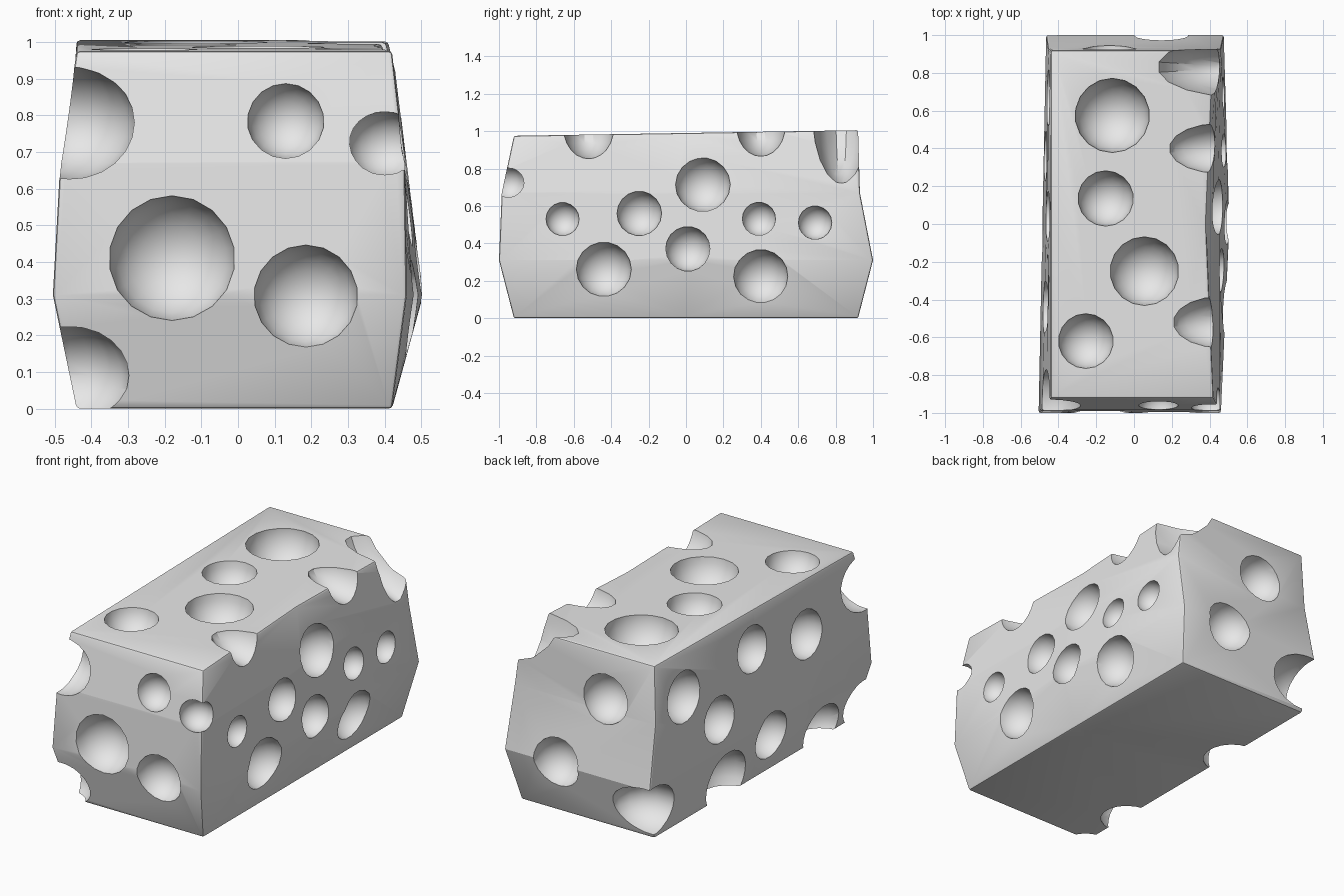
import bpy, bmesh, math
from mathutils import Vector, Matrix

cube = bpy.data.objects.get("Cube")
if cube:
    bpy.data.objects.remove(cube, do_unlink=True)

# Single pale grey material
grey = bpy.data.materials.new("pale_grey")
grey.use_nodes = True
colour = (0.8, 0.8, 0.8, 1)
grey.diffuse_color = colour
grey.node_tree.nodes["Principled BSDF"].inputs["Base Color"].default_value = colour


def make_object(name, bm):
    bmesh.ops.recalc_face_normals(bm, faces=bm.faces)
    mesh = bpy.data.meshes.new(name)
    bm.to_mesh(mesh)
    bm.free()
    mesh.materials.append(grey)
    obj = bpy.data.objects.new(name, mesh)
    bpy.context.collection.objects.link(obj)
    return obj


# Block: four stacked rings, widest a third of the way up
# z, (left x, right x) at the front, middle and back, then front y and back y
rings = [
    (0.0, (-0.44, 0.42), (-0.44, 0.42), (-0.44, 0.42), -0.92, 0.92),
    (0.31, (-0.505, 0.46), (-0.485, 0.505), (-0.465, 0.475), -1.0, 1.0),
    (0.67, (-0.485, 0.455), (-0.465, 0.455), (-0.455, 0.46), -0.985, 0.93),
    (0.99, (-0.44, 0.42), (-0.44, 0.38), (-0.44, 0.42), -0.92, 0.92),
]
bm = bmesh.new()
loops = []
for z, front, middle, back, y0, y1 in rings:
    slope = 0.015 if z > 0.9 else 0      # top rises slightly to the back
    pts = [(front[0], y0, z - slope), (front[1], y0, z - slope), (middle[1], 0, z),
           (back[1], y1, z + slope), (back[0], y1, z + slope), (middle[0], 0, z)]
    loops.append([bm.verts.new(p) for p in pts])
for low, high in zip(loops, loops[1:]):
    for i in range(6):
        j = (i + 1) % 6
        bm.faces.new((low[i], low[j], high[j], high[i]))
bm.faces.new(loops[0][::-1])
bm.faces.new(loops[-1])
block = make_object("cheese_block", bm)
bevel = block.modifiers.new("soft_edges", "BEVEL")
bevel.width = 0.01
bevel.segments = 2
bevel.limit_method = "ANGLE"
bevel.angle_limit = math.radians(50)

# Hollows
cut = bmesh.new()


def hollow(centre, radii, axis):
    turn = Vector((0, 0, 1)).rotation_difference(Vector(axis)).to_matrix().to_4x4()
    matrix = Matrix.Translation(centre) @ Matrix.Diagonal((*radii, 1)) @ turn
    bmesh.ops.create_uvsphere(cut, u_segments=18, v_segments=12, radius=1, matrix=matrix)


def round_hole(centre, r, axis):
    hollow(centre, (r, r, r), axis)


# Right side holes: y, z, radius
for y, z, r in [(-0.66, 0.53, 0.09), (-0.25, 0.56, 0.12), (0.09, 0.715, 0.147),
                (0.39, 0.53, 0.09), (0.69, 0.51, 0.09), (-0.44, 0.26, 0.148),
                (0.01, 0.37, 0.12), (0.4, 0.22, 0.147)]:
    round_hole((0.485 - 0.08 * max(0, z - 0.3), y, z), r, (1, 0, 0))

# Left side holes
for y, z, r in [(0.67, 0.735, 0.15), (0.36, 0.487, 0.135), (0.04, 0.775, 0.135),
                (-0.11, 0.22, 0.14), (-0.44, 0.68, 0.14)]:
    round_hole((-0.465, y, z), r, (-1, 0, 0))

# Top holes: x, y, radius
for x, y, r in [(-0.115, 0.575, 0.197), (-0.15, 0.135, 0.147),
                (0.055, -0.25, 0.183), (-0.255, -0.62, 0.147)]:
    round_hole((x, y, 0.995), r, (0, 0, 1))

# Front and back holes: x, y, z, radius
for x, y, z, r in [(-0.18, -1.0, 0.41, 0.172), (0.13, -0.965, 0.785, 0.105),
                   (0.185, -1.0, 0.305, 0.142), (-0.13, 0.925, 0.735, 0.143),
                   (0.145, 0.99, 0.31, 0.145)]:
    round_hole((x, y, z), r, (0, math.copysign(1, y), 0))

# Bites out of the edges and corners: centre, radii
bites = [
    ((0.45, 0.40, 1.03), (0.27, 0.135, 0.165)),
    ((0.46, -0.52, 1.02), (0.26, 0.14, 0.17)),
    ((0.55, 0.83, 1.17), (0.46, 0.17, 0.46)),
    ((0.40, -0.95, 0.72), (0.10, 0.095, 0.09)),
    ((-0.46, -0.97, 0.78), (0.18, 0.20, 0.155)),
    ((-0.46, -0.96, 0.09), (0.165, 0.16, 0.135)),
    ((-0.46, 0.28, 0.09), (0.17, 0.18, 0.18)),
    ((-0.46, -0.60, 0.06), (0.17, 0.16, 0.15)),
    ((-0.43, 0.95, 0.17), (0.23, 0.19, 0.15)),
]
for centre, radii in bites:
    hollow(centre, radii, (0, 0, 1))

cutter = make_object("hole_cutter", cut)
cutter.hide_render = True
cutter.hide_set(True)
boolean = block.modifiers.new("holes", "BOOLEAN")
boolean.operation = "DIFFERENCE"
boolean.solver = "EXACT"
boolean.use_self = True
boolean.object = cutter

# Apply the cuts, then smooth the hollows and keep the rims sharp
bpy.ops.object.select_all(action="DESELECT")
block.select_set(True)
bpy.context.view_layer.objects.active = block
for modifier in list(block.modifiers):
    bpy.ops.object.modifier_apply(modifier=modifier.name)
bpy.data.objects.remove(cutter, do_unlink=True)
bpy.ops.object.shade_smooth_by_angle(angle=math.radians(24))
